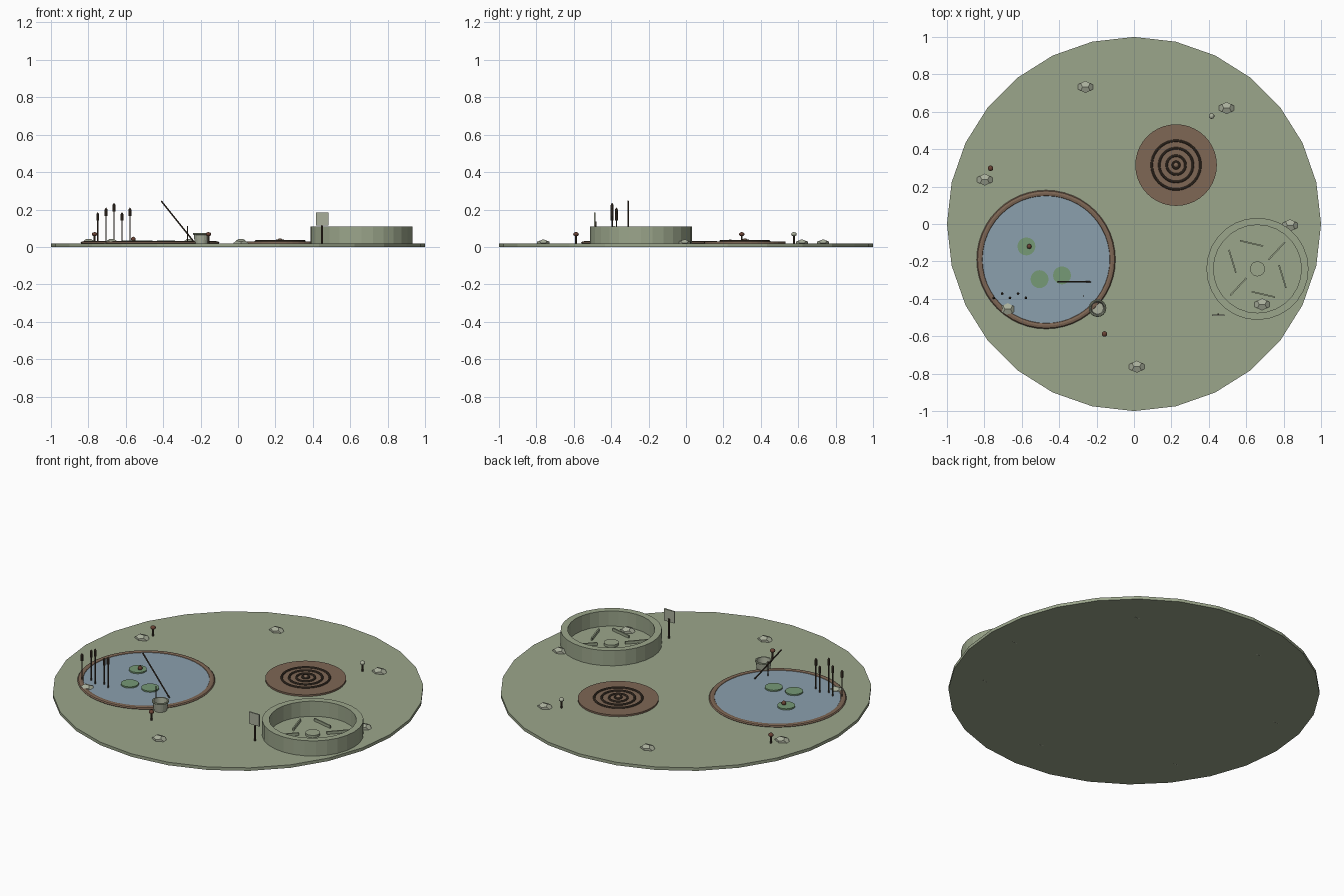
import bpy, bmesh, math
from mathutils import Vector

if "Cube" in bpy.data.objects:
    bpy.data.objects.remove(bpy.data.objects["Cube"])


def material(name, r, g, b):
    m = bpy.data.materials.new(name)
    m.use_nodes = True
    m.diffuse_color = (r, g, b, 1)
    m.node_tree.nodes["Principled BSDF"].inputs["Base Color"].default_value = (r, g, b, 1)
    return m


GRASS = material("sage green", .33, .38, .26)
WATER = material("pond blue", .26, .35, .42)
MUD = material("mud brown", .21, .135, .09)
PAD = material("lily green", .18, .32, .18)
DARK = material("dark brown", .065, .045, .03)
STONE = material("pale stone", .40, .43, .33)
RUST = material("rust brown", .14, .055, .035)

GROUND = .018


def finish(ob, name, mat, smooth=False):
    ob.name = name
    ob.data.materials.clear()
    ob.data.materials.append(mat)
    if smooth:
        bpy.ops.object.shade_smooth_by_angle(angle=math.radians(35))
    return ob


def cylinder(name, mat, x, y, z0, z1, r, sides=12, top=None, smooth=False):
    bpy.ops.mesh.primitive_cone_add(vertices=sides, radius1=r, radius2=r if top is None else top,
                                    depth=z1 - z0, location=(x, y, (z0 + z1) / 2))
    return finish(bpy.context.object, name, mat, smooth)


def box(name, mat, loc, size, turn=0):
    bpy.ops.mesh.primitive_cube_add(size=1, location=loc, rotation=(0, 0, turn))
    ob = bpy.context.object
    ob.scale = size
    return finish(ob, name, mat)


def ring(name, mat, x, y, z, major, minor, flat=1, sides=48):
    bpy.ops.mesh.primitive_torus_add(major_radius=major, minor_radius=minor, major_segments=sides,
                                     minor_segments=8, location=(x, y, z))
    bpy.context.object.scale.z = flat
    return finish(bpy.context.object, name, mat, True)


def ball(name, mat, x, y, z, r, flat=1):
    bpy.ops.mesh.primitive_uv_sphere_add(segments=10, ring_count=6, radius=r, location=(x, y, z))
    bpy.context.object.scale.z = flat
    return finish(bpy.context.object, name, mat, True)


def rod(name, mat, a, b, r):
    a, b = Vector(a), Vector(b)
    bpy.ops.mesh.primitive_cylinder_add(vertices=8, radius=r, depth=(b - a).length, location=(a + b) / 2)
    ob = bpy.context.object
    ob.rotation_euler = (b - a).to_track_quat("Z", "Y").to_euler()
    return finish(ob, name, mat)


def tube(name, mat, x, y, profile, sides):
    """Closed profile of (radius, height) turned around the vertical axis."""
    bm = bmesh.new()
    loops = []
    for i in range(sides):
        a = math.tau * i / sides
        loops.append([bm.verts.new((r * math.sin(a), r * math.cos(a), z)) for r, z in profile])
    n = len(profile)
    for i in range(sides):
        p, q = loops[i], loops[(i + 1) % sides]
        for k in range(n):
            bm.faces.new((p[k], q[k], q[(k + 1) % n], p[(k + 1) % n]))
    bmesh.ops.recalc_face_normals(bm, faces=bm.faces)
    return from_bmesh(name, mat, bm, (x, y, 0))


def from_bmesh(name, mat, bm, loc):
    me = bpy.data.meshes.new(name)
    bm.to_mesh(me)
    bm.free()
    ob = bpy.data.objects.new(name, me)
    bpy.context.collection.objects.link(ob)
    ob.location = loc
    return finish(ob, name, mat)


def rock(name, x, y):
    """Flattened dodecahedron."""
    t = (1 + math.sqrt(5)) / 2
    s = (1, -1)
    pts = [(a, b, c) for a in s for b in s for c in s]
    for a in s:
        for b in s:
            pts += [(0, a * t, b / t), (a / t, 0, b * t), (a * t, b / t, 0)]
    bm = bmesh.new()
    for p in pts:
        bm.verts.new((p[0] * .025, p[1] * .02, p[2] * .013))
    bmesh.ops.convex_hull(bm, input=bm.verts)
    bmesh.ops.dissolve_limit(bm, angle_limit=.02, verts=bm.verts, edges=bm.edges)
    from_bmesh(name, STONE, bm, (x, y, GROUND + .002))


# Ground
cylinder("ground_disc", GRASS, 0, 0, 0, GROUND, 1, 28)

# Pond with lily pads
px, py = -.47, -.19
cylinder("pond_water", WATER, px, py, .01, .026, .35, 48)
ring("pond_bank", MUD, px, py, .022, .354, .017, .5)
for i, (x, y) in enumerate([(-.575, -.12), (-.505, -.295), (-.385, -.275)]):
    cylinder(f"lily_pad_{i}", PAD, x, y, .026, .034, .048, 20)
ball("lily_bud", RUST, -.56, -.12, .042, .013)

# Reeds
reeds = [(-.75, .185), (-.705, .21), (-.663, .235), (-.62, .185), (-.578, .21)]
for i, (x, h) in enumerate(reeds):
    y = -.372 if i % 2 else -.395
    cylinder(f"reed_stem_{i}", DARK, x, y, GROUND, h - .03, .0035, 6)
    cylinder(f"reed_head_{i}", DARK, x, y, h - .045, h - .01, .0075, 8, smooth=True)
    cylinder(f"reed_tip_{i}", DARK, x, y, h - .01, h, .0075, 8, top=.001)

# Fishing rod, short stake and bucket
rod("fishing_rod", DARK, (-.23, -.31, .02), (-.41, -.31, .245), .004)
rod("stake", DARK, (-.27, -.385, GROUND), (-.27, -.385, .112), .0035)
tube("bucket", STONE, -.195, -.45, [(.036, GROUND), (.043, .074), (.037, .074), (.031, .025)], 20)
cylinder("bucket_floor", STONE, -.195, -.45, GROUND, .027, .034, 20)
ring("bucket_rim", GRASS, -.195, -.45, .07, .042, .005, sides=24)

# Mud wallow with ripples
wx, wy = .225, .315
cylinder("mud_patch", MUD, wx, wy, .01, .028, .218, 40)
for i, r in enumerate((.13, .09, .05)):
    ring(f"mud_ripple_{i}", DARK, wx, wy, .03, r, .0065)
ring("mud_ripple_centre", DARK, wx, wy, .034, .018, .006, sides=20)
ball("mud_bubble", MUD, wx, wy, .034, .015, .8)

# Round pen with hub and loose slats
cx, cy = .66, -.24
tube("pen_wall", GRASS, cx, cy, [(.273, .005), (.273, .108), (.235, .108), (.235, .005)], 28)
cylinder("pen_hub", GRASS, cx, cy, GROUND, .032, .04, 20)
for i in range(6):
    a = math.radians(103 - 60 * i)
    box(f"pen_slat_{i}", GRASS, (cx + .14 * math.cos(a), cy + .14 * math.sin(a), .026),
        (.128, .008, .016), math.radians(60 * i - 13))

# Sign
cylinder("sign_post", DARK, .45, -.483, GROUND, .135, .005, 8)
box("sign_board", STONE, (.45, -.488, .15), (.068, .008, .07))

# Rocks
for i, (x, y) in enumerate([(-.26, .733), (.495, .62), (-.798, .237), (.835, -.007),
                            (.685, -.43), (-.675, -.455), (.015, -.763)]):
    rock(f"rock_{i}", x, y)

# Mushrooms
for i, (x, y, mat) in enumerate([(-.767, .298, RUST), (-.158, -.588, RUST), (.415, .577, STONE)]):
    cylinder(f"mushroom_stem_{i}", DARK, x, y, GROUND, .066, .005, 8)
    ball(f"mushroom_cap_{i}", mat, x, y, .068, .015, .75)
